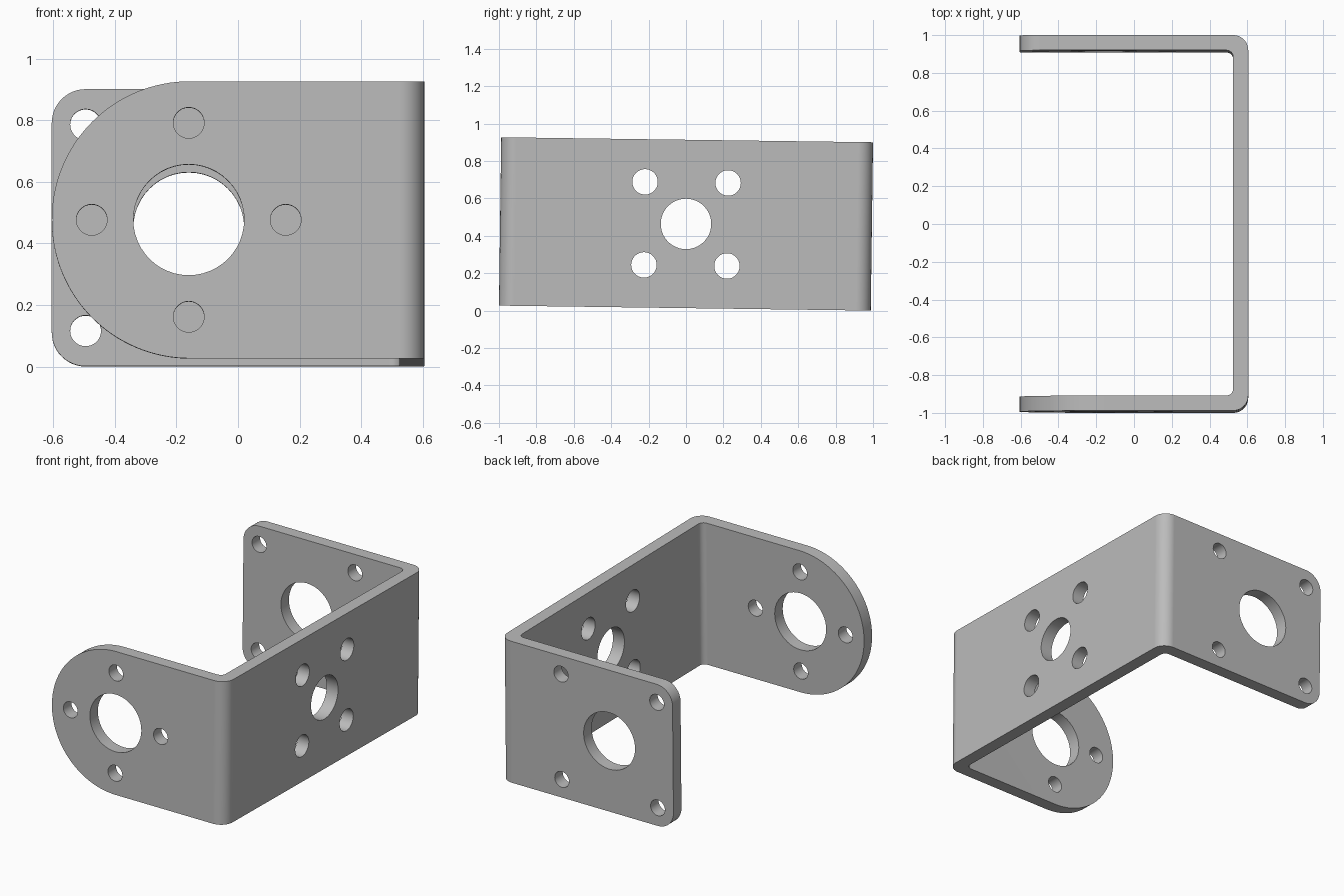
import bpy, bmesh, math
from mathutils import Matrix, Vector

cube = bpy.data.objects.get("Cube")
if cube:
    bpy.data.objects.remove(cube, do_unlink=True)

# Main dimensions
X, Y, H, T = 0.605, 0.994, 0.90, 0.08      # half width, half length, height, sheet thickness
HOLE_X = -0.16                             # centre of the flange hole patterns
TILT = math.radians(-0.77)

steel = bpy.data.materials.new("grey steel")
steel.use_nodes = True
grey = (0.5, 0.5, 0.5, 1)
steel.diffuse_color = grey
steel.node_tree.nodes["Principled BSDF"].inputs["Base Color"].default_value = grey


def make_object(name, bm):
    mesh = bpy.data.meshes.new(name)
    bm.to_mesh(mesh)
    bm.free()
    obj = bpy.data.objects.new(name, mesh)
    bpy.context.collection.objects.link(obj)
    mesh.materials.append(steel)
    return obj


def round_edges(bm, axis, test, radius, segments):
    """Round the edges parallel to an axis whose midpoint passes the test."""
    edges = []
    for e in bm.edges:
        d = (e.verts[1].co - e.verts[0].co).normalized()
        if abs(d[axis]) > 0.99 and test((e.verts[0].co + e.verts[1].co) / 2):
            edges.append(e)
    bmesh.ops.bevel(bm, geom=edges, offset=radius, offset_type='OFFSET',
                    segments=segments, profile=0.5, affect='EDGES')


# Folded sheet: U outline raised to full height
bm = bmesh.new()
outline = [(-X, -Y), (X, -Y), (X, Y), (-X, Y),
           (-X, Y - T), (X - T, Y - T), (X - T, T - Y), (-X, T - Y)]
face = bm.faces.new([bm.verts.new((x, y, -H / 2)) for x, y in outline])
up = bmesh.ops.extrude_face_region(bm, geom=[face])["geom"]
bmesh.ops.translate(bm, vec=(0, 0, H), verts=[v for v in up if isinstance(v, bmesh.types.BMVert)])
bmesh.ops.recalc_face_normals(bm, faces=bm.faces)

# Bends, then the round front flange and the soft corners of the back flange
round_edges(bm, 2, lambda c: c.x > X - 0.01, 0.08, 12)
round_edges(bm, 2, lambda c: abs(c.x - X + T) < 0.001 and abs(abs(c.y) - Y + T) < 0.001, 0.035, 8)
round_edges(bm, 1, lambda c: c.x < 0.01 - X and c.y < 0, H / 2 - 0.001, 32)
round_edges(bm, 1, lambda c: c.x < 0.01 - X and c.y > 0, 0.11, 12)
bracket = make_object("bracket", bm)

# Hole cutters
holes = bmesh.new()


def hole(centre, axis, radius):
    turn = Matrix.Rotation(math.pi / 2, 4, 'X' if axis == 'Y' else 'Y')
    bmesh.ops.create_cone(holes, cap_ends=True, segments=48, radius1=radius, radius2=radius,
                          depth=0.3, matrix=Matrix.Translation(Vector(centre)) @ turn)


hole((HOLE_X, -Y, 0), 'Y', 0.18)
hole((HOLE_X, Y, 0), 'Y', 0.18)
hole((X, 0, 0), 'X', 0.135)
for dx, dz in ((1, 0), (-1, 0), (0, 1), (0, -1)):
    hole((HOLE_X + dx * 0.315, -Y, dz * 0.315), 'Y', 0.05)
for a in (-1, 1):
    for b in (-1, 1):
        hole((HOLE_X + a * 0.335, Y, b * 0.335), 'Y', 0.05)
        hole((X, a * 0.222, b * 0.222), 'X', 0.068)
cutter = make_object("hole_cutter", holes)
cutter.hide_render = True

# Punch the holes
cut = bracket.modifiers.new("holes", 'BOOLEAN')
cut.operation = 'DIFFERENCE'
cut.solver = 'EXACT'
cut.object = cutter
bpy.ops.object.select_all(action='DESELECT')
bpy.context.view_layer.objects.active = bracket
bracket.select_set(True)
bpy.ops.object.modifier_apply(modifier=cut.name)
bpy.data.objects.remove(cutter, do_unlink=True)

# Slight forward tilt, resting on the ground
bracket.data.transform(Matrix.Rotation(TILT, 4, 'X'))
low = min(v.co.z for v in bracket.data.vertices)
bracket.data.transform(Matrix.Translation((0, 0, -low)))

# Smooth bends with flat, clean faces
bpy.ops.object.shade_smooth_by_angle(angle=math.radians(30))
clean = bracket.modifiers.new("flat face normals", 'WEIGHTED_NORMAL')
clean.keep_sharp = True
